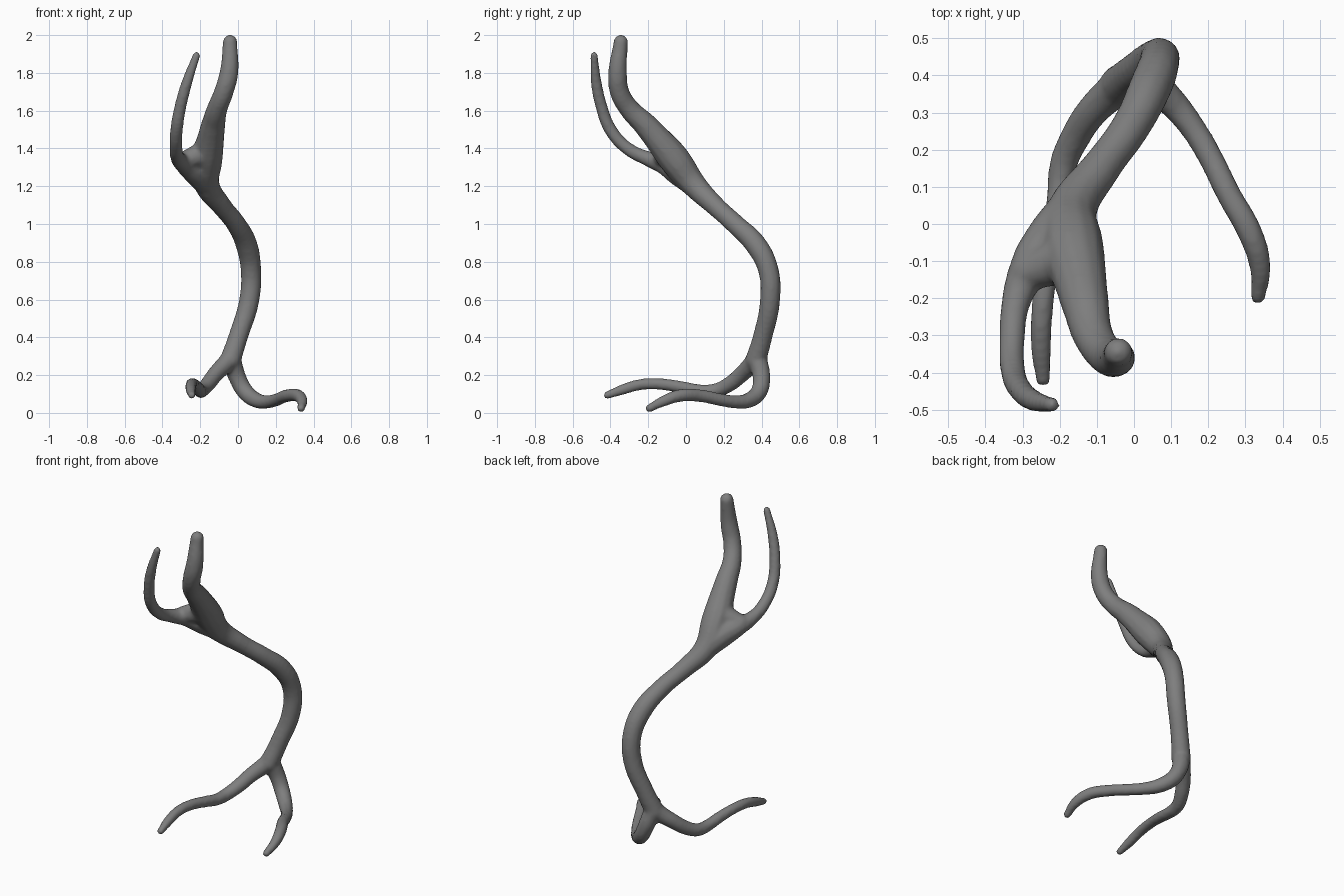
import bpy
import bmesh
from mathutils import Matrix

cube = bpy.data.objects.get("Cube")
if cube:
    bpy.data.objects.remove(cube, do_unlink=True)

grey = bpy.data.materials.new("warm_grey")
grey.use_nodes = True
colour = (0.21, 0.21, 0.21, 1)
grey.diffuse_color = colour
grey.node_tree.nodes["Principled BSDF"].inputs["Base Color"].default_value = colour

# Centre lines: x, y, z, radius
trunk = [
    (-.04, .37, .28, .056), (0, .405, .4, .052), (.06, .445, .6, .054),
    (.068, .435, .76, .055), (.045, .37, .89, .058), (-.01, .26, 1, .053),
    (-.09, .15, 1.1, .054), (-.165, .04, 1.21, .068),
    (-.165, -.06, 1.34, .084), (-.145, -.15, 1.45, .073),
    (-.13, -.22, 1.53, .064), (-.11, -.3, 1.61, .055),
    (-.075, -.352, 1.7, .052), (-.048, -.362, 1.8, .05),
    (-.042, -.345, 1.963, .039)]
upper_side_branch = [
    (-.165, .04, 1.21, .066), (-.22, -.04, 1.275, .072),
    (-.275, -.11, 1.315, .058), (-.315, -.2, 1.345, .041),
    (-.328, -.31, 1.4, .035), (-.325, -.4, 1.5, .034),
    (-.305, -.447, 1.62, .032), (-.27, -.475, 1.75, .029),
    (-.22, -.487, 1.892, .021)]
upper_web = [(-.165, -.09, 1.38, .07), (-.285, -.13, 1.335, .05)]
left_root = [
    (-.035, .38, .28, .052), (0, .4, .18, .047), (.04, .385, .11, .045),
    (.1, .33, .066, .041), (.15, .27, .058, .036), (.2, .19, .068, .034),
    (.255, .08, .09, .034), (.315, -.03, .092, .034),
    (.34, -.12, .062, .029), (.334, -.194, .024, .022)]
right_root = [
    (-.03, .38, .3, .052), (-.07, .345, .255, .048), (-.115, .3, .21, .044),
    (-.16, .23, .152, .041), (-.19, .16, .12, .038), (-.2, .08, .116, .035),
    (-.215, -.02, .135, .033), (-.235, -.13, .152, .031),
    (-.248, -.24, .15, .03), (-.25, -.34, .122, .028),
    (-.245, -.417, .094, .021)]
limbs = [trunk, upper_side_branch, upper_web, left_root, right_root]

# Sweep every limb as a tapering round tube
curve = bpy.data.curves.new("branching_stem", "CURVE")
curve.dimensions = "3D"
curve.bevel_depth = 1
curve.bevel_resolution = 4
curve.use_fill_caps = True
curve.resolution_u = 8
for limb in limbs:
    spline = curve.splines.new("BEZIER")
    spline.bezier_points.add(len(limb) - 1)
    spline.radius_interpolation = "CARDINAL"
    for point, (x, y, z, r) in zip(spline.bezier_points, limb):
        point.co = (x, y, z)
        point.radius = r
        point.handle_left_type = point.handle_right_type = "AUTO"

stem = bpy.data.objects.new("branching_stem", curve)
bpy.context.collection.objects.link(stem)
bpy.ops.object.select_all(action="DESELECT")
bpy.context.view_layer.objects.active = stem
stem.select_set(True)
bpy.ops.object.convert(target="MESH")

# Round off the limb ends
bm = bmesh.new()
bm.from_mesh(stem.data)
for limb in limbs:
    for x, y, z, r in (limb[0], limb[-1]):
        bmesh.ops.create_uvsphere(bm, u_segments=16, v_segments=10, radius=r,
                                  matrix=Matrix.Translation((x, y, z)))
bm.to_mesh(stem.data)
bm.free()

# Fuse the limbs into one skin and soften the forks
remesh = stem.modifiers.new("fuse", "REMESH")
remesh.mode = "VOXEL"
remesh.voxel_size = .01
remesh.use_smooth_shade = True
soften = stem.modifiers.new("soften", "SMOOTH")
soften.factor = .5
soften.iterations = 6
for name in ("fuse", "soften"):
    bpy.ops.object.modifier_apply(modifier=name)
stem.data.materials.clear()
stem.data.materials.append(grey)
bpy.ops.object.shade_smooth()
